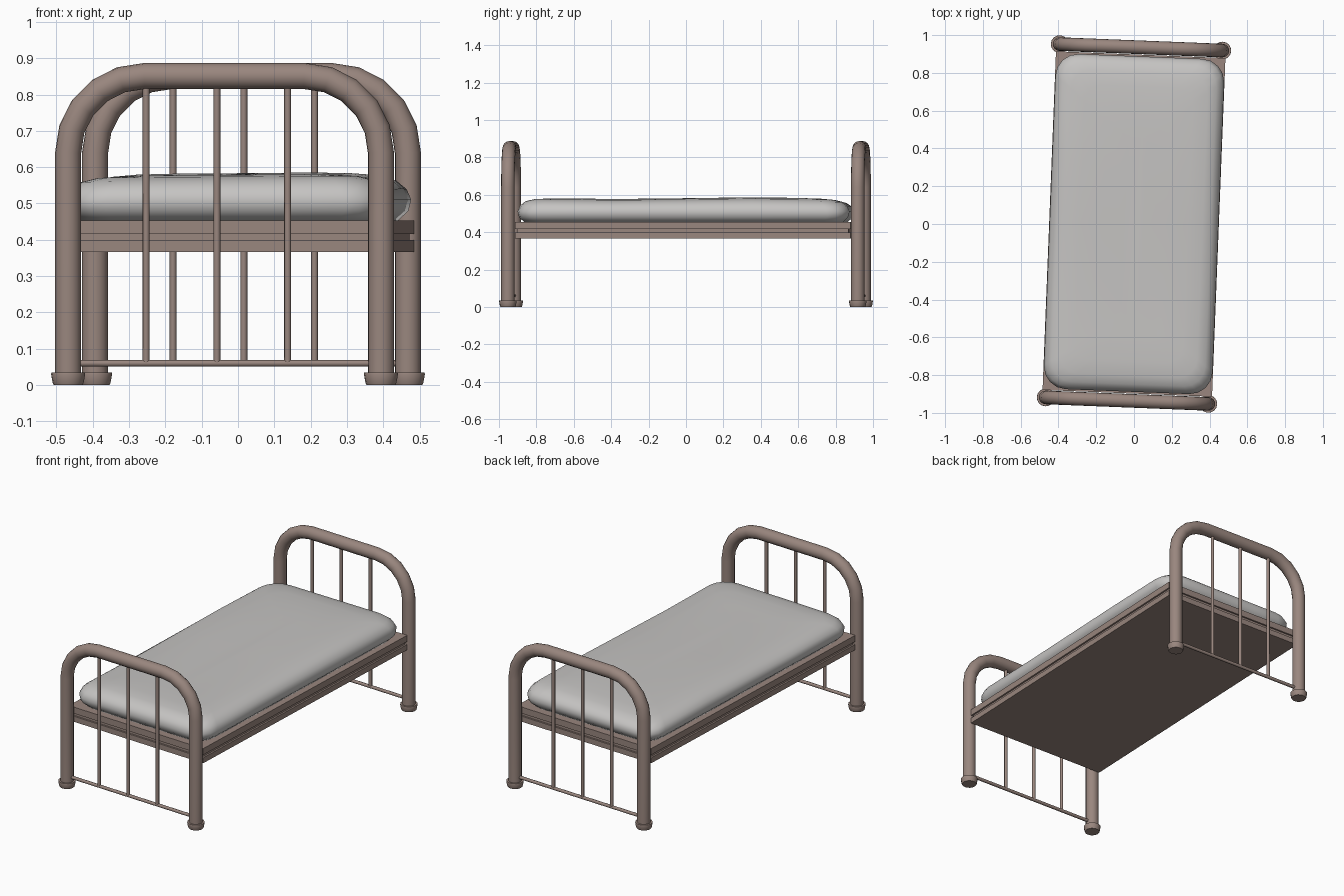
import bpy, bmesh, math
from mathutils import Vector, Matrix

if "Cube" in bpy.data.objects:
    bpy.data.objects.remove(bpy.data.objects["Cube"])

TURN = Matrix.Rotation(math.radians(-2.27), 4, 'Z')   # whole bed sits slightly turned


def material(name, rgb):
    m = bpy.data.materials.new(name)
    m.diffuse_color = (*rgb, 1)
    m.use_nodes = True
    m.node_tree.nodes["Principled BSDF"].inputs["Base Color"].default_value = m.diffuse_color
    return m


BROWN = material("brown metal", (0.32, 0.24, 0.21))
GREY = material("grey fabric", (0.56, 0.55, 0.54))


def finish(name, bm, mat, angle=35):
    bmesh.ops.recalc_face_normals(bm, faces=bm.faces)
    bm.transform(TURN)
    me = bpy.data.meshes.new(name)
    bm.to_mesh(me)
    bm.free()
    ob = bpy.data.objects.new(name, me)
    bpy.context.collection.objects.link(ob)
    me.materials.append(mat)
    bpy.ops.object.select_all(action='DESELECT')
    ob.select_set(True)
    bpy.context.view_layer.objects.active = ob
    bpy.ops.object.shade_smooth_by_angle(angle=math.radians(angle))
    return ob


def skin(bm, rings):
    """Bridge equal-sized closed rings of points and cap both ends."""
    vs = [[bm.verts.new(p) for p in r] for r in rings]
    n = len(vs[0])
    for a, b in zip(vs, vs[1:]):
        for i in range(n):
            j = (i + 1) % n
            bm.faces.new((a[i], a[j], b[j], b[i]))
    bm.faces.new(vs[0])
    bm.faces.new(vs[-1])


def tube(bm, path, r, sides):
    """Sweep a circle along a path lying in an xz plane."""
    path = [Vector(p) for p in path]
    rings = []
    for i, p in enumerate(path):
        t = (path[min(i + 1, len(path) - 1)] - path[max(i - 1, 0)]).normalized()
        side = Vector((t.z, 0, -t.x))
        rings.append([p + r * (math.cos(a) * side + math.sin(a) * Vector((0, 1, 0)))
                      for a in (2 * math.pi * k / sides for k in range(sides))])
    skin(bm, rings)


LEG_X, END_Y, BEND = 0.431, 0.936, 0.211

for label, y in (("foot_end", -END_Y), ("head_end", END_Y)):
    # bent tube forming legs and arch
    left = [(-LEG_X, y, 0.01)]
    for k in range(6):
        a = math.radians(18 * k)
        left.append((-LEG_X + BEND - BEND * math.cos(a), y, 0.64 + BEND * math.sin(a)))
    right = [(-x, yy, z) for x, yy, z in reversed(left)]
    bm = bmesh.new()
    tube(bm, left + right, 0.036, 16)
    finish(label + "_arch", bm, BROWN)

    # upright bars and low crossbar
    bm = bmesh.new()
    for x in (-0.216, -0.021, 0.174):
        tube(bm, [(x, y, 0.06), (x, y, 0.84)], 0.0095, 8)
    tube(bm, [(-LEG_X, y, 0.06), (LEG_X, y, 0.06)], 0.0095, 8)
    finish(label + "_bars", bm, BROWN, 50)

    # flared feet caps
    bm = bmesh.new()
    for x in (-LEG_X, LEG_X):
        rings = [[(x + r * math.cos(2 * math.pi * k / 16), y + r * math.sin(2 * math.pi * k / 16), z)
                  for k in range(16)]
                 for z, r in ((0.0, 0.040), (0.008, 0.043), (0.03, 0.047), (0.034, 0.046))]
        skin(bm, rings)
    finish(label + "_feet", bm, BROWN)

# bed base with a groove running all the way round
W, L = 0.449, 0.897
bm = bmesh.new()
skin(bm, [[(sx * (W - i), sy * (L - i), z) for sx, sy in ((-1, -1), (1, -1), (1, 1), (-1, 1))]
          for z, i in ((0.367, 0), (0.399, 0), (0.399, 0.01), (0.416, 0.01), (0.416, 0), (0.453, 0))])
finish("bed_base", bm, BROWN)


# mattress: stacked rounded outlines, softly uneven on top
def outline(inset, rad, z, wobble):
    hw, hl = 0.447 - inset, 0.888 - inset
    pts = []
    for q, (sx, sy) in enumerate(((1, 1), (-1, 1), (-1, -1), (1, -1))):
        for k in range(5):
            a = math.radians(90 * q + 22.5 * k)
            pts.append((sx * (hw - rad) + rad * math.cos(a),
                        sy * (hl - rad) + rad * math.sin(a)))
        # extra points along the following side
        ex, ey = ((-1, 1), (-1, -1), (1, -1), (1, 1))[q]
        x0, y0 = pts[-1]
        a = math.radians(90 * q + 90)
        x1 = ex * (hw - rad) + rad * math.cos(a)
        y1 = ey * (hl - rad) + rad * math.sin(a)
        for t in (0.25, 0.5, 0.75):
            pts.append((x0 + (x1 - x0) * t, y0 + (y1 - y0) * t))
    return [(x, y, z + wobble * (0.004 * math.sin(4.5 * y) + 0.008 * x)) for x, y in pts]


bm = bmesh.new()
skin(bm, [outline(*r) for r in (
    (0.035, 0.10, 0.453, 0), (0.008, 0.11, 0.480, 0), (0.0, 0.12, 0.510, 0),
    (0.012, 0.12, 0.538, 0.5), (0.040, 0.11, 0.560, 1), (0.085, 0.10, 0.572, 1),
    (0.16, 0.09, 0.578, 1), (0.28, 0.07, 0.580, 1), (0.40, 0.03, 0.580, 1))])
finish("mattress", bm, GREY, 60)
